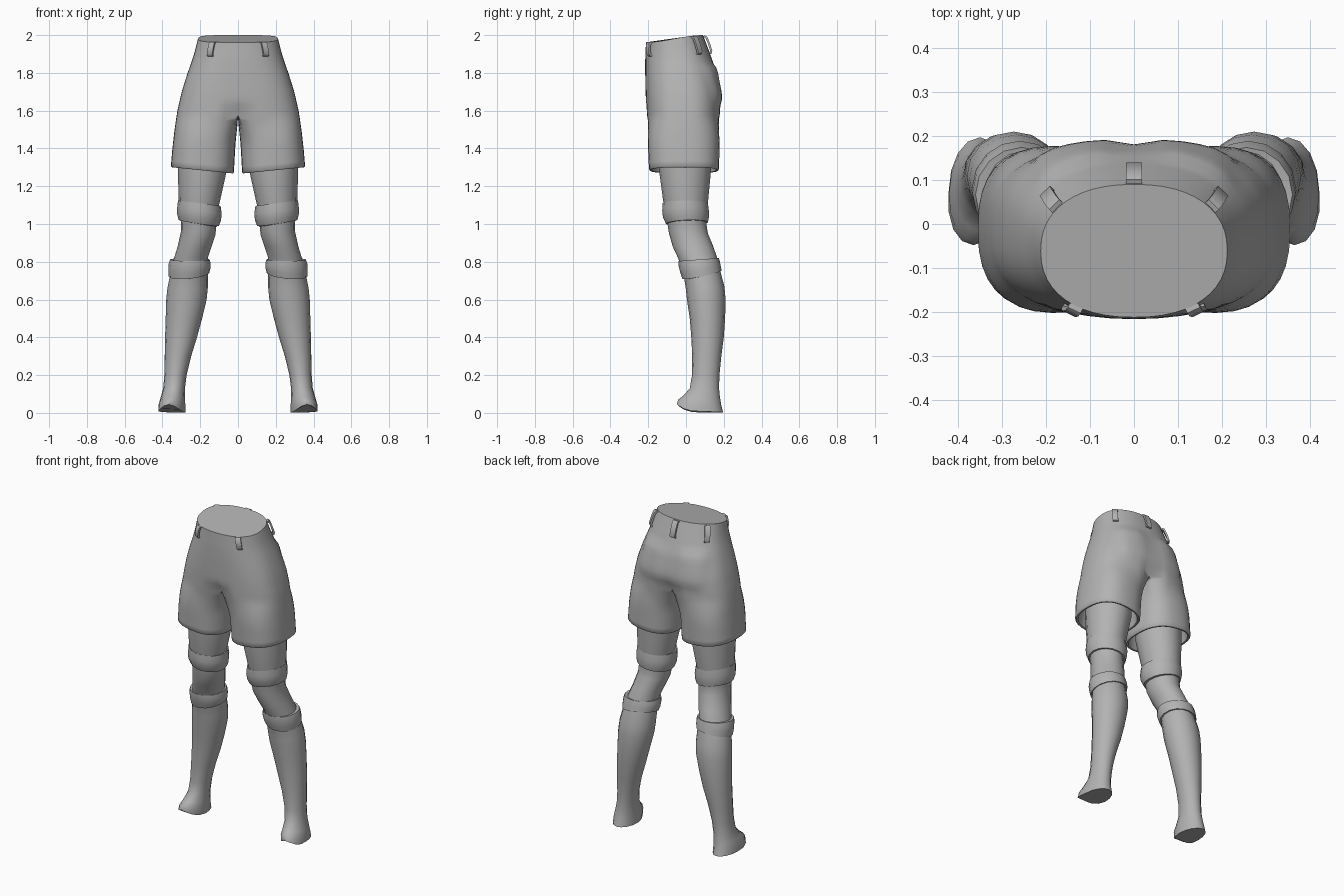
import bpy, bmesh, math
from mathutils import Vector

if "Cube" in bpy.data.objects:
    bpy.data.objects.remove(bpy.data.objects["Cube"])

grey = bpy.data.materials.new("grey")
grey.diffuse_color = (0.45, 0.45, 0.45, 1)
grey.use_nodes = True
grey.node_tree.nodes["Principled BSDF"].inputs["Base Color"].default_value = grey.diffuse_color


def finish(bm, name, angle=40, mirror=True):
    """Turn a half (or whole) bmesh into a smooth-shaded object."""
    bmesh.ops.recalc_face_normals(bm, faces=bm.faces)
    me = bpy.data.meshes.new(name)
    bm.to_mesh(me)
    bm.free()
    me.materials.append(grey)
    me.polygons.foreach_set("use_smooth", [True] * len(me.polygons))
    me.set_sharp_from_angle(angle=math.radians(angle))
    ob = bpy.data.objects.new(name, me)
    bpy.context.collection.objects.link(ob)
    if mirror:
        m = ob.modifiers.new("mirror", 'MIRROR')
        m.use_clip = True
        m.merge_threshold = 0.0005
    return ob


def lerp(a, b, t):
    return a + (b - a) * t


def smooth(t):
    t = min(1, max(0, t))
    return t * t * (3 - 2 * t)


def table(rows, z):
    """Interpolate rows of (z, values...), listed from top to bottom."""
    z = min(rows[0][0], max(rows[-1][0], z))
    for a, b in zip(rows, rows[1:]):
        if z >= b[0]:
            t = (a[0] - z) / (a[0] - b[0])
            return [lerp(p, q, t) for p, q in zip(a[1:], b[1:])]


def power(v, e):
    return math.copysign(abs(v) ** e, v)


def bridge(bm, a, b, closed):
    n = len(a)
    for i in range(n if closed else n - 1):
        j = (i + 1) % n
        bm.faces.new((a[i], a[j], b[j], b[i]))


# ---- shorts: half width, front y, back y by height
HIPS = [(2.00, .212, -.212, .090), (1.90, .236, -.216, .128), (1.80, .267, -.216, .163),
        (1.70, .298, -.214, .180), (1.60, .321, -.210, .182), (1.50, .336, -.206, .180),
        (1.40, .347, -.201, .177), (1.29, .355, -.196, .175)]
N, M, CROTCH, HEM = 24, 8, 1.575, 1.29


def hip(z, a):
    """Point on the hips; a runs from front centre (0) to back centre (pi)."""
    w, yf, yb = table(HIPS, z)
    e = lerp(0.88, 0.74, smooth((2 - z) / 0.4))
    x, c = w * power(math.sin(a), e), power(-math.cos(a), e)
    if abs(x) < 1e-4:
        x = 0.0
    y = (yf + yb) / 2 + c * (yb - yf) / 2
    y -= c * 0.045 * math.exp(-(x / 0.04) ** 2) * smooth((1.66 - z) / 0.09)
    # raised back pockets
    px, pz = abs(abs(x) - 0.135), abs(z - 1.74)
    if c > 0:
        y += 0.012 * smooth((0.095 - px) / 0.03) * smooth((0.12 - pz) / 0.03)
    dip = 0.038 * smooth((z - 1.75) / 0.25) * smooth(0.5 - c / 2)
    return Vector((x, y, z - dip))


def trouser_leg(z, b, inset=0.0):
    w, yf, yb = table(HIPS, z)
    xi = lerp(0.004, 0.022, (CROTCH - z) / (CROTCH - HEM)) + inset
    xo = w - inset
    yf, yb = yf + inset, yb - inset
    s, c = power(math.sin(b), 0.8), power(-math.cos(b), 0.8)
    return Vector(((xi + xo) / 2 + s * (xo - xi) / 2,
                   (yf + yb) / 2 + c * (yb - yf) / 2,
                   z + 0.016 * s * smooth((1.45 - z) / 0.15)))


bm = bmesh.new()
SPREAD = 0.75
outer_a = [math.pi * i / N for i in range(N + 1)]
leg_b = [lerp(-SPREAD, math.pi + SPREAD, i / N) for i in range(N + 1)]
leg_b += [math.pi + SPREAD + (math.pi - 2 * SPREAD) * (i + 1) / M for i in range(M - 1)]

rows = 15
prev = None
for k in range(rows + 1):                       # hips down to the crotch
    z = lerp(2.0, CROTCH, k / rows)
    ring = [bm.verts.new(hip(z, a)) for a in outer_a]
    if prev:
        bridge(bm, prev, ring, False)
    else:
        bm.faces.new(ring)                      # closed waist
    prev = ring

front, back = prev[0].co.copy(), prev[-1].co.copy()
seam = []                                       # saddle line between the legs
for i in range(1, M):
    p = back.lerp(front, i / M)
    p.z -= 0.02 * math.sin(math.pi * i / M)
    seam.append(p)
top = prev + [bm.verts.new(p) for p in seam]
start = [v.co.copy() for v in top]
prev = top
for k in range(1, 11):                          # trouser legs
    u = k / 10
    z = lerp(CROTCH, HEM, u)
    t = math.sin(math.pi / 2 * min(1, u / 0.6))
    ring = []
    for i, b in enumerate(leg_b):
        p = start[i].copy()
        if i <= N:
            p = hip(z, outer_a[i])
        p.z = z
        ring.append(bm.verts.new(p.lerp(trouser_leg(z, b), t)))
    bridge(bm, prev, ring, True)
    prev = ring
for z, inset in ((HEM - .006, .006), (HEM - .004, .016), (HEM + .03, .02), (HEM + .15, .03)):
    ring = [bm.verts.new(trouser_leg(z, b, inset)) for b in leg_b]   # turned hem
    bridge(bm, prev, ring, True)
    prev = ring
finish(bm, "shorts", 50)


# ---- legs and bands: lofted ovals
def loft(name, rings, n=16, cap=False):
    """Rings are (z, inner x, outer x, front y, back y, rise out, rise back, arch)."""
    bm = bmesh.new()
    prev = None
    for z, xi, xo, yf, yb, rx, ry, arch in rings:
        ring = []
        for i in range(n):
            a = 2 * math.pi * i / n
            s, c = math.sin(a), -math.cos(a)
            ring.append(bm.verts.new((
                (xi + xo) / 2 + s * (xo - xi) / 2 + arch * 0.4 * max(0, -c),
                (yf + yb) / 2 + c * (yb - yf) / 2,
                z + rx * s + ry * c + arch * max(0, -c) ** 3)))
        if prev:
            bridge(bm, prev, ring, True)
        prev = ring
    if cap:
        bmesh.ops.contextual_create(bm, geom=prev)
    return finish(bm, name)


loft("leg", [
    (1.45, .055, .320, -.145, .135, 0, 0, 0),
    (1.28, .060, .318, -.142, .132, 0, 0, 0),
    (1.10, .103, .314, -.118, .115, .012, 0, 0),
    (1.00, .115, .303, -.098, .108, .015, 0, 0),
    (0.95, .120, .302, -.090, .116, .01, 0, 0),
    (0.88, .140, .320, -.070, .145, 0, 0, 0),
    (0.82, .160, .338, -.042, .165, 0, 0, 0),
    (0.74, .160, .358, -.012, .182, 0, .01, 0),
    (0.66, .160, .374, .000, .203, 0, .01, 0),
    (0.60, .166, .380, .005, .210, 0, 0, 0),
    (0.50, .190, .383, .020, .207, 0, 0, 0),
    (0.40, .217, .386, .028, .200, 0, 0, 0),
    (0.30, .248, .388, .033, .187, 0, 0, 0),
    (0.20, .272, .390, .032, .177, 0, 0, 0),
    (0.13, .281, .396, .020, .175, 0, 0, 0),
    (0.08, .281, .410, -.015, .180, 0, 0, .01),
    (0.045, .279, .420, -.042, .187, 0, -.005, .02),
    (0.005, .279, .421, -.048, .197, .003, -.003, .037)], cap=True)

loft("upper_band", [
    (1.105, .108, .308, -.112, .112, .014, 0, 0),
    (1.110, .092, .318, -.124, .116, .014, 0, 0),
    (1.070, .086, .322, -.126, .121, .016, 0, 0),
    (1.035, .090, .322, -.122, .121, .016, 0, 0),
    (1.005, .102, .314, -.106, .116, .016, .004, 0),
    (1.003, .120, .298, -.090, .104, .016, .004, 0)])

loft("lower_band", [
    (0.808, .164, .334, -.030, .160, 0, .008, 0),
    (0.812, .150, .360, -.040, .174, 0, .008, 0),
    (0.790, .145, .367, -.039, .179, 0, .012, 0),
    (0.760, .146, .369, -.030, .184, -.004, .018, 0),
    (0.732, .152, .367, -.019, .189, -.010, .022, 0),
    (0.732, .166, .352, -.005, .176, -.010, .022, 0)])


# ---- belt loops: thin bowed straps standing off the waist
def belt_loop(name, a, z_top, z_low, half, mirror=True):
    bm = bmesh.new()
    top, low = hip(z_top, a), hip(z_low, a)
    side = hip(1.94, a + 0.05) - hip(1.94, a - 0.05)
    side = Vector((side.x, side.y, 0)).normalized()
    out = (low - top).cross(side).normalized()
    if out.dot(Vector((math.sin(a), -math.cos(a), 0))) < 0:
        out = -out
    outline = [(0, -.006), (0, .010), (.12, .018), (.5, .019), (.88, .017),
               (1, .009), (1, -.006), (.85, .006), (.5, .008), (.15, .007)]
    ends = [[bm.verts.new(top.lerp(low, t) + out * d + side * s * half) for t, d in outline]
            for s in (-1, 1)]
    bridge(bm, ends[0], ends[1], True)
    for e in ends:
        bm.faces.new(e)
    finish(bm, name, 45, mirror)


belt_loop("front_belt_loop", 0.62, 2.0, 1.915, .016)
belt_loop("side_belt_loop", 2.22, 1.995, 1.90, .016)
belt_loop("back_belt_loop", math.pi, 1.995, 1.90, .018, mirror=False)
